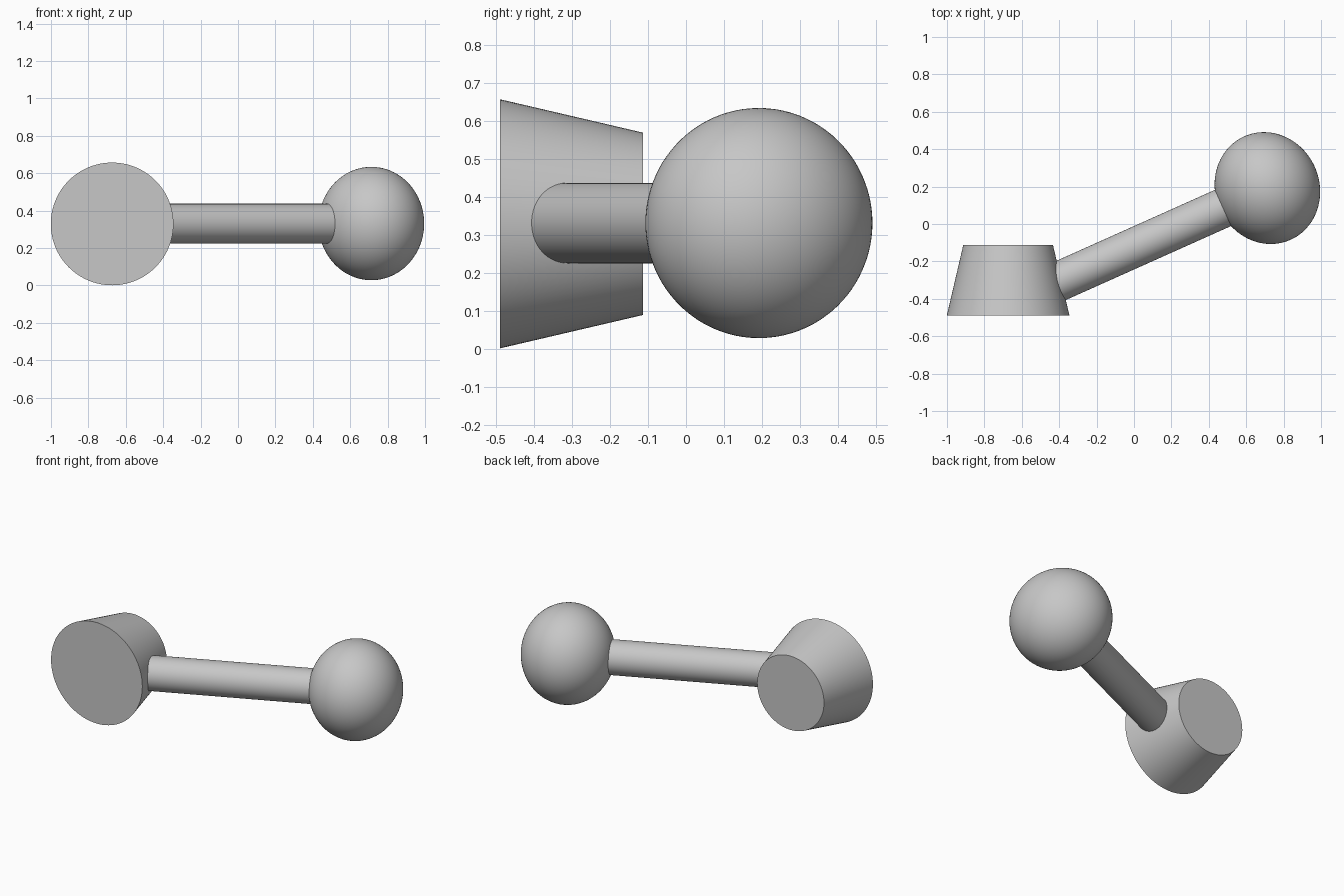
import bpy
from math import radians
from mathutils import Vector

# Remove the default object
cube = bpy.data.objects.get("Cube")
if cube:
    bpy.data.objects.remove(cube, do_unlink=True)

# Single flat colour
grey = bpy.data.materials.new("light_grey")
grey.use_nodes = True
colour = (0.57, 0.57, 0.57, 1)
grey.diffuse_color = colour
grey.node_tree.nodes["Principled BSDF"].inputs["Base Color"].default_value = colour

HEIGHT = 0.329


def finish(name):
    """Name, colour and smooth the newly added object."""
    obj = bpy.context.object
    obj.name = name
    obj.data.materials.append(grey)
    bpy.ops.object.shade_smooth_by_angle(angle=radians(35))
    return obj


def facing(direction):
    """Rotation turning the local z axis along a direction."""
    return direction.to_track_quat("Z", "Y").to_euler()


# Tapered base lying on its side, wide end at the front
front_y, back_y = -0.49, -0.113
bpy.ops.mesh.primitive_cone_add(
    vertices=96, radius1=0.328, radius2=0.24, depth=back_y - front_y,
    location=(-0.673, (front_y + back_y) / 2, HEIGHT),
    rotation=facing(Vector((0, 1, 0))))
finish("tapered_base")

# Rod running from inside the base to inside the knob
knob_centre = Vector((0.713, 0.192, HEIGHT + 0.002))
rod_start = Vector((-0.52, -0.36, HEIGHT + 0.002))
rod_vector = knob_centre - rod_start
bpy.ops.mesh.primitive_cylinder_add(
    vertices=64, radius=0.106, depth=rod_vector.length,
    location=(rod_start + knob_centre) / 2, rotation=facing(rod_vector))
finish("connecting_rod")

# Rounded knob, slightly flattened along the rod
bpy.ops.mesh.primitive_uv_sphere_add(
    segments=96, ring_count=48, radius=0.303,
    location=knob_centre, rotation=facing(rod_vector))
knob = finish("round_knob")
knob.scale.z = 0.917
